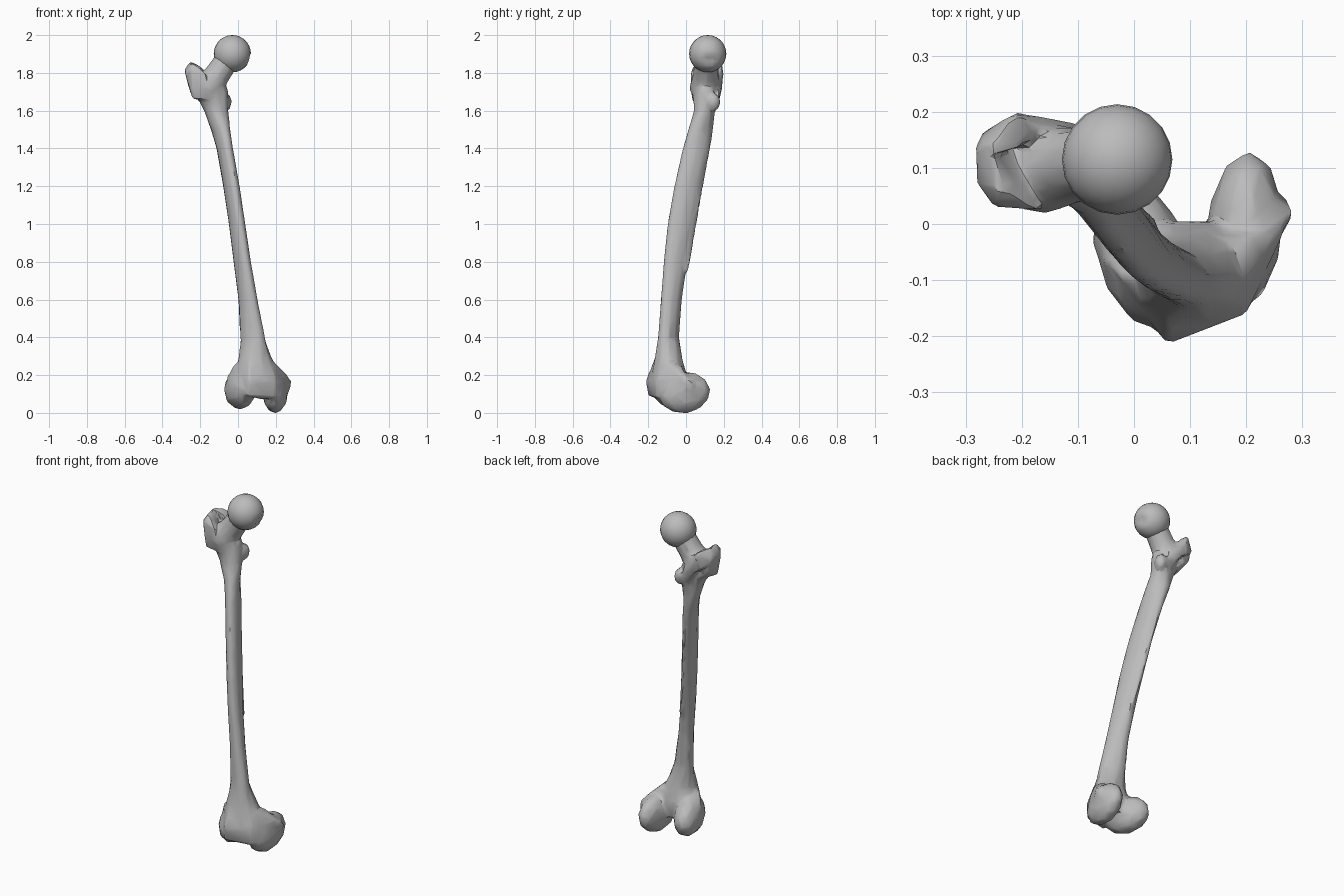
import bpy, bmesh, math
from mathutils import Matrix, Vector

if "Cube" in bpy.data.objects:
    bpy.data.objects.remove(bpy.data.objects["Cube"])

bone = bpy.data.materials.new("bone_grey")
bone.use_nodes = True
bone.diffuse_color = (0.5, 0.5, 0.5, 1)
bone.node_tree.nodes["Principled BSDF"].inputs["Base Color"].default_value = (0.5, 0.5, 0.5, 1)


def hull(bm, points):
    """Faceted lump: convex hull around a few points."""
    verts = [bm.verts.new(p) for p in points]
    out = bmesh.ops.convex_hull(bm, input=verts)
    inner = [v for v in out["geom_interior"] if isinstance(v, bmesh.types.BMVert)]
    bmesh.ops.delete(bm, geom=inner, context="VERTS")


def ellipsoid(bm, centre, radii, turn=0, tilt=0):
    matrix = (Matrix.Translation(centre) @ Matrix.Rotation(math.radians(turn), 4, "Z")
              @ Matrix.Rotation(math.radians(tilt), 4, "X") @ Matrix.Diagonal((*radii, 1)))
    bmesh.ops.create_icosphere(bm, subdivisions=2, radius=1, matrix=matrix)


def loft(bm, rings):
    """Skin closed rings of equal length, capping both ends."""
    loops = [[bm.verts.new(p) for p in ring] for ring in rings]
    for a, b in zip(loops, loops[1:]):
        for i in range(len(a)):
            j = (i + 1) % len(a)
            bm.faces.new((a[i], a[j], b[j], b[i]))
    bm.faces.new(loops[0][::-1])
    bm.faces.new(loops[-1])


def tube(bm, stations, sides=12):
    """Round limb through (point, radius) stations."""
    axis = Vector(stations[-1][0]) - Vector(stations[0][0])
    spin = axis.to_track_quat("Z", "Y")
    loft(bm, [[Vector(p) + spin @ Vector((r * math.cos(t), r * math.sin(t), 0))
               for t in (math.tau * i / sides for i in range(sides))]
              for p, r in stations])


def finish(name, bm, angle):
    bmesh.ops.recalc_face_normals(bm, faces=bm.faces)
    mesh = bpy.data.meshes.new(name)
    bm.to_mesh(mesh)
    bm.free()
    mesh.materials.append(bone)
    ob = bpy.data.objects.new(name, mesh)
    bpy.context.collection.objects.link(ob)
    for other in bpy.context.selected_objects:
        other.select_set(False)
    bpy.context.view_layer.objects.active = ob
    ob.select_set(True)
    if name == "bone_body":
        # Fuse the lumps, soften the joins, then return to broad facets
        fuse = ob.modifiers.new("fuse", "REMESH")
        fuse.mode = "VOXEL"
        fuse.voxel_size = 0.009
        soften = ob.modifiers.new("soften", "SMOOTH")
        soften.factor, soften.iterations = 0.5, 6
        facet = ob.modifiers.new("facet", "DECIMATE")
        facet.ratio = 0.06
        for mod in list(ob.modifiers):
            bpy.ops.object.modifier_apply(modifier=mod.name)
        for poly in ob.data.polygons:
            poly.material_index = 0
    bpy.ops.object.shade_smooth_by_angle(angle=math.radians(angle))
    return ob


body = bmesh.new()

# Shaft: z, then x and y limits of each cross-section
sections = [
    (0.10, 0.00, 0.20, -0.16, 0.00), (0.20, -0.02, 0.22, -0.185, 0.01),
    (0.28, 0.00, 0.185, -0.17, -0.015), (0.40, 0.01, 0.145, -0.15, -0.035),
    (0.60, 0.00, 0.105, -0.135, -0.02), (0.80, -0.025, 0.07, -0.12, 0.01),
    (1.00, -0.05, 0.04, -0.10, 0.05), (1.20, -0.08, 0.01, -0.065, 0.085),
    (1.40, -0.115, -0.025, -0.02, 0.13), (1.50, -0.145, -0.04, 0.01, 0.145),
    (1.60, -0.18, -0.05, 0.04, 0.155), (1.70, -0.235, -0.05, 0.035, 0.165),
    (1.78, -0.25, -0.08, 0.035, 0.165),
]
rings = []
for z, x0, x1, y0, y1 in sections:
    skew = 0.4 if 0.3 < z < 1.55 else 0
    rings.append([((x0 + x1) / 2 + (x1 - x0) / 2 * math.cos(t + skew),
                   (y0 + y1) / 2 + (y1 - y0) / 2 * math.sin(t), z)
                  for t in (math.tau * i / 10 for i in range(10))])
loft(body, rings)

# Neck
tube(body, [((-0.17, 0.10, 1.71), 0.085), ((-0.11, 0.105, 1.79), 0.068),
            ((-0.07, 0.11, 1.85), 0.066), ((-0.03, 0.115, 1.91), 0.075)])

# Greater trochanter with its raised rear crest
hull(body, [(-0.285, 0.14, 1.82), (-0.28, 0.07, 1.80), (-0.25, 0.03, 1.82),
            (-0.17, 0.025, 1.80), (-0.24, 0.04, 1.66), (-0.15, 0.03, 1.66),
            (-0.26, 0.16, 1.72), (-0.19, 0.16, 1.66), (-0.24, 0.06, 1.855),
            (-0.26, 0.15, 1.85)])
hull(body, [(-0.26, 0.13, 1.865), (-0.21, 0.20, 1.84), (-0.275, 0.16, 1.78),
            (-0.17, 0.17, 1.81), (-0.22, 0.19, 1.73), (-0.17, 0.17, 1.70),
            (-0.21, 0.13, 1.84)])
# Ridge between the trochanters, and the lesser trochanter
hull(body, [(-0.21, 0.20, 1.80), (-0.15, 0.165, 1.80), (-0.18, 0.19, 1.70),
            (-0.08, 0.175, 1.67), (-0.10, 0.16, 1.60), (-0.16, 0.13, 1.68)])
ellipsoid(body, (-0.065, 0.145, 1.645), (0.032, 0.038, 0.05))

# Rear ridge along the shaft
tube(body, [((-0.10, 0.13, 1.50), 0.016), ((-0.05, 0.075, 1.20), 0.016),
            ((-0.015, 0.04, 1.00), 0.016), ((0.03, 0.0, 0.75), 0.014)], 6)

# Lower end: flare and front groove block
hull(body, [(0.06, -0.215, 0.17), (0.05, -0.20, 0.09), (0.20, -0.16, 0.17),
            (0.20, -0.155, 0.08), (0.27, -0.01, 0.19), (-0.06, -0.06, 0.19),
            (-0.02, -0.10, 0.26), (0.06, -0.17, 0.28), (0.19, -0.11, 0.27),
            (0.20, -0.02, 0.25), (0.00, -0.02, 0.23), (0.12, -0.13, 0.07)])
# Condyles
ellipsoid(body, (0.012, -0.05, 0.125), (0.08, 0.145, 0.108), 16, -6)
ellipsoid(body, (0.197, -0.01, 0.108), (0.068, 0.142, 0.112), -4, 8)
# Side bumps above the joint
hull(body, [(0.285, 0.02, 0.17), (0.275, 0.0, 0.12), (0.27, 0.05, 0.14),
            (0.22, -0.08, 0.12), (0.20, 0.06, 0.20), (0.24, -0.03, 0.22),
            (0.21, -0.10, 0.18), (0.24, 0.04, 0.08)])
hull(body, [(-0.075, -0.04, 0.14), (-0.07, 0.0, 0.10), (-0.03, -0.10, 0.20),
            (-0.01, 0.04, 0.18), (0.0, -0.04, 0.22), (-0.04, -0.08, 0.08)])
finish("bone_body", body, 35)

# Ball head with a shallow pit on the inner side
head = bmesh.new()
bmesh.ops.create_uvsphere(head, u_segments=20, v_segments=14, radius=0.0985,
                          matrix=Matrix.Translation((-0.03, 0.115, 1.9015)))
pit = Vector((0.9, 0.1, -0.25)).normalized()
for v in head.verts:
    out = v.co - Vector((-0.03, 0.115, 1.9015))
    if out.normalized().dot(pit) > 0.96:
        v.co -= pit * 0.012
finish("ball_head", head, 40)
